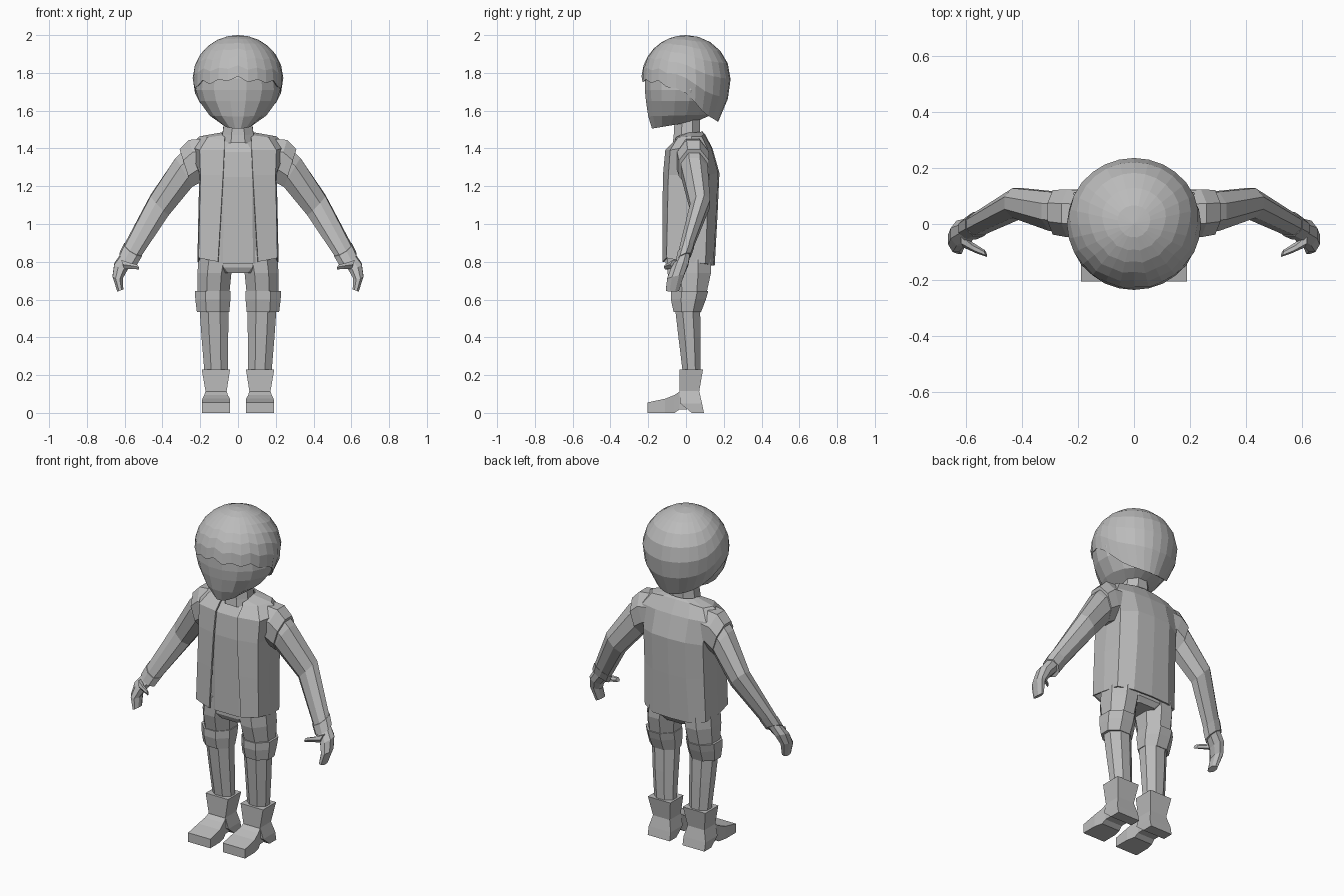
import bpy, bmesh, math
from mathutils import Vector as V

grey = bpy.data.materials.new("plain_grey")
grey.diffuse_color = (0.5, 0.5, 0.5, 1)


def finish(name, bm, mirror=False, thick=0):
    bmesh.ops.remove_doubles(bm, verts=bm.verts, dist=0.0005)
    bmesh.ops.recalc_face_normals(bm, faces=bm.faces)
    me = bpy.data.meshes.new(name)
    bm.to_mesh(me)
    bm.free()
    me.materials.append(grey)
    ob = bpy.data.objects.new(name, me)
    bpy.context.collection.objects.link(ob)
    if mirror:
        ob.modifiers.new("mirror", 'MIRROR').merge_threshold = 0.001
    if thick:
        s = ob.modifiers.new("thickness", 'SOLIDIFY')
        s.thickness, s.offset = thick, 0
    return ob


def skin(name, rows, closed=True, caps=True, **kw):
    """Join rows of points with quads."""
    bm = bmesh.new()
    rv = [[bm.verts.new(p) for p in row] for row in rows]
    n = len(rows[0])
    for a, b in zip(rv, rv[1:]):
        for i in range(n if closed else n - 1):
            j = (i + 1) % n
            bm.faces.new((a[i], a[j], b[j], b[i]))
    if caps:
        bm.faces.new(rv[0])
        bm.faces.new(rv[-1])
    return finish(name, bm, **kw)


def loft(name, rings, n=8, **kw):
    """Rings are (centre, half-width vector, half-depth vector)."""
    rows = []
    for c, u, v in rings:
        row = []
        for i in range(n):
            a = (i + 0.5) * 2 * math.pi / n
            k = 1 / math.cos(math.pi / n)
            row.append(V(c) + V(u) * math.cos(a) * k + V(v) * math.sin(a) * k)
        rows.append(row)
    return skin(name, rows, **kw)


def column(name, rings, n=8, **kw):
    """Upright loft; rings are (z, x0, x1, y0, y1, tilt)."""
    return loft(name, [((0.5 * (a + b), 0.5 * (c + d), z), (0.5 * (b - a), 0, 0),
                        (0, 0.5 * (d - c), t)) for z, a, b, c, d, t in rings], n, **kw)


# Face and neck
column("face", [(1.83, -.19, .19, -.19, .18, 0), (1.77, -.22, .22, -.218, .19, 0),
                (1.71, -.224, .224, -.218, .19, 0), (1.65, -.205, .205, -.212, .17, 0),
                (1.575, -.15, .15, -.2, .14, .005), (1.525, -.075, .075, -.18, .06, .02)], 16)
column("neck", [(1.43, -.09, .09, -.07, .08, 0), (1.48, -.082, .082, -.065, .075, .01),
                (1.57, -.07, .07, -.06, .075, .01)])

# Hair shell with a ragged fringe
EDGE = [(0, 1.77), (60, 1.745), (80, 1.715), (95, 1.68), (108, 1.62), (122, 1.58), (150, 1.55), (180, 1.54)]


def edge_height(deg):
    for (a, za), (b, zb) in zip(EDGE, EDGE[1:]):
        if deg <= b:
            return za + (zb - za) * (deg - a) / (b - a)
    return EDGE[-1][1]


def hair_point(i, f, n, inset=1.0, lift=0.0):
    az = 2 * math.pi * i / n
    deg = abs((math.degrees(az) + 180) % 360 - 180)
    low = edge_height(deg)
    if deg < 70:
        low += (0.012, -0.014, 0.006, -0.008)[i % 4]
    z = low + (2 - low) * (1 - f * f)
    d = (z - 1.77) / 0.23
    rx = ry = math.sqrt(max(0, 1 - d * d))
    if d < 0:
        rx, ry = 1 - 0.45 * d * d, 1 - 0.28 * d * d
    return V((0.24 * rx * math.sin(az) * inset, -0.236 * ry * math.cos(az) * inset, z + lift))


N = 28
rows = [[hair_point(i, k / 7, N) for i in range(N)] for k in range(8)]
rows.append([hair_point(i, 1, N, 0.88, 0.015) for i in range(N)])
skin("hair", rows, caps=False)

# Shirt
column("shirt", [(.79, -.19, .19, -.108, .125, 0), (1.25, -.185, .185, -.108, .15, 0),
                 (1.38, -.185, .185, -.094, .115, 0), (1.455, -.1, .1, -.05, .08, .01)])

# Open jacket: half rows from front edge round to the middle of the back
JACKET = [
    [(.105, -.12, .80), (.205, -.10, .82), (.21, 0, .80), (.20, .10, .79), (.12, .14, .78), (0, .147, .78)],
    [(.09, -.12, 1.05), (.20, -.095, 1.05), (.205, 0, 1.05), (.195, .11, 1.05), (.11, .155, 1.05), (0, .162, 1.05)],
    [(.078, -.117, 1.26), (.195, -.09, 1.26), (.20, .02, 1.26), (.195, .12, 1.26), (.11, .165, 1.27), (0, .172, 1.27)],
    [(.072, -.105, 1.39), (.20, -.08, 1.39), (.26, .03, 1.41), (.21, .11, 1.40), (.11, .13, 1.40), (0, .135, 1.40)],
    [(.072, -.055, 1.44), (.16, -.04, 1.455), (.20, .03, 1.46), (.17, .08, 1.46), (.09, .09, 1.47), (0, .095, 1.475)],
    [(.068, -.05, 1.455), (.08, -.03, 1.465), (.085, .02, 1.48), (.08, .05, 1.48), (.05, .08, 1.485), (0, .085, 1.485)],
]
skin("jacket", JACKET, closed=False, caps=False, mirror=True, thick=0.01)

# Sleeves, arms, cuffs
loft("jacket_sleeve", [((.16, .035, 1.345), (0, 0, .11), (0, .085, 0)),
                       ((.225, .038, 1.335), (.035, 0, .11), (0, .085, 0)),
                       ((.277, .042, 1.295), (.032, 0, .1), (0, .08, 0))], mirror=True)
loft("arm", [((.22, .04, 1.33), (.04, 0, .09), (0, .07, 0)),
             ((.285, .045, 1.275), (.045, 0, .075), (0, .07, 0)),
             ((.415, .075, 1.10), (.048, 0, .05), (0, .053, .01)),
             ((.57, -.008, .84), (.042, 0, .025), (0, .038, .02))], mirror=True)
loft("cuff", [((.555, 0, .865), (.047, 0, .027), (0, .043, .02)),
              ((.582, -.015, .815), (.045, 0, .025), (0, .04, .02))], mirror=True)

# Hands
loft("hand", [((.575, -.012, .83), (.036, 0, .02), (0, .034, .015)),
              ((.62, -.033, .775), (.035, 0, .014), (0, .045, .01)),
              ((.637, -.055, .72), (.027, 0, .004), (0, .045, .01)),
              ((.623, -.072, .648), (.016, 0, -.006), (0, .035, 0))], mirror=True)
loft("thumb", [((.61, -.055, .785), (.008, 0, .024), (0, .025, 0)),
               ((.57, -.085, .778), (.006, 0, .016), (.008, .018, 0)),
               ((.53, -.105, .772), (.003, 0, .012), (.004, .011, 0))], 6, mirror=True)

# Trousers
column("hips", [(.74, -.12, .12, -.085, .11, 0), (.77, -.18, .18, -.1, .13, 0), (.90, -.19, .19, -.1, .125, 0)])
column("trouser_leg", [(.86, .01, .205, -.1, .13, 0), (.74, .035, .215, -.098, .132, 0),
                       (.64, .045, .215, -.073, .11, 0), (.53, .05, .202, -.055, .075, 0),
                       (.40, .052, .193, -.04, .078, 0), (.22, .054, .178, -.018, .078, 0)], mirror=True)
column("knee_band", [(.645, .04, .228, -.08, .118, 0), (.60, .04, .226, -.08, .105, 0),
                     (.535, .046, .218, -.066, .08, 0)], mirror=True)

# Boots: shaft with heel, then foot
column("boot_shaft", [(.23, .042, .192, -.035, .09, 0), (.115, .06, .172, -.035, .07, 0),
                      (.05, .043, .19, -.03, .085, 0), (0, .043, .19, .03, .095, 0)], 4, mirror=True)
loft("boot_foot", [((.116, y, (a + b) / 2), (w, 0, 0), (0, 0, (b - a) / 2)) for y, a, b, w in
                   ((.03, .02, .11, .057), (-.035, .018, .112, .057), (-.06, 0, .095, .062),
                    (-.11, 0, .075, .073), (-.205, 0, .055, .074))], 4, mirror=True)
